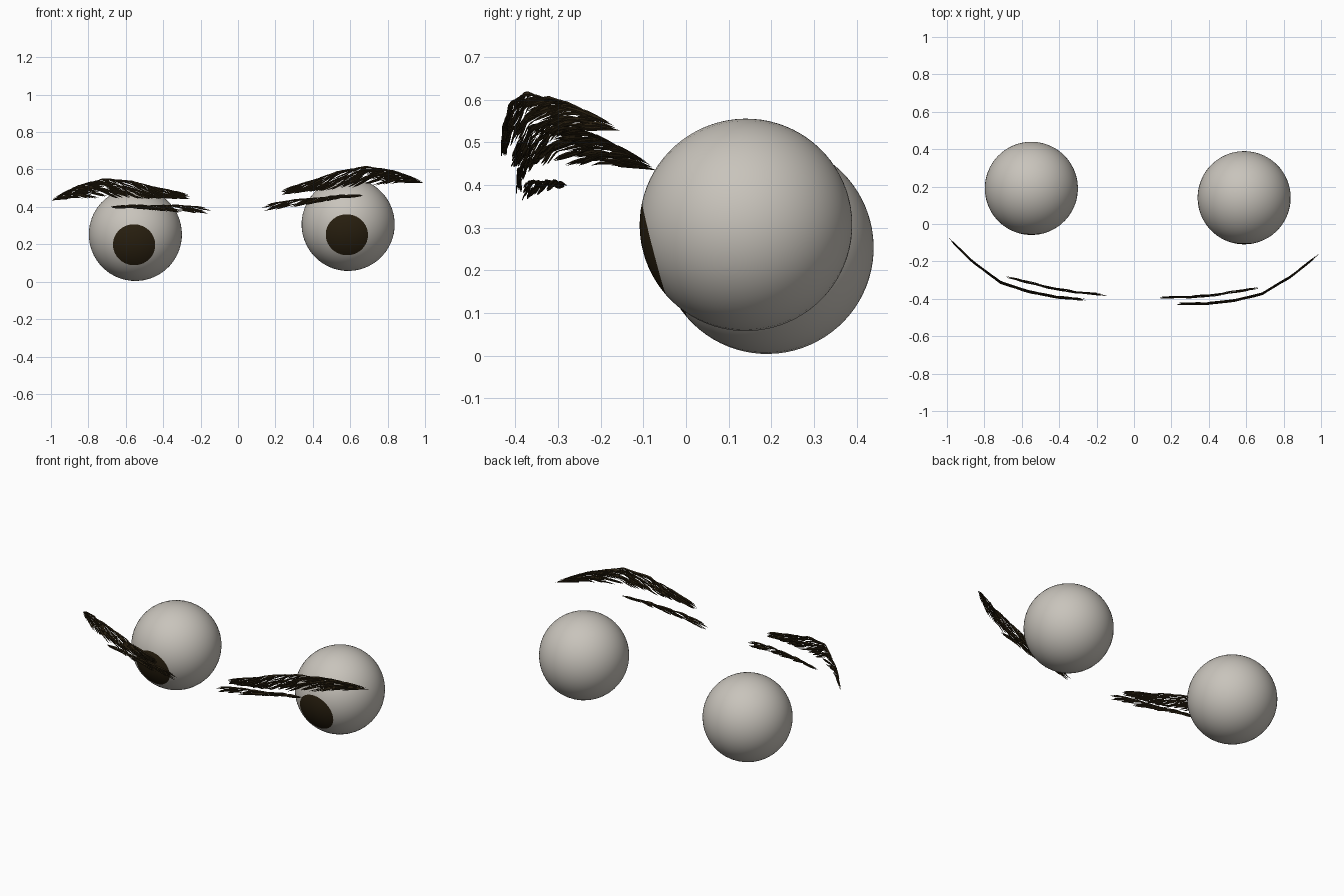
import bpy, bmesh, math, random
from mathutils import Matrix, Vector

cube = bpy.data.objects.get("Cube")
if cube:
    bpy.data.objects.remove(cube)


def material(name, rgb):
    m = bpy.data.materials.new(name)
    m.use_nodes = True
    m.diffuse_color = (*rgb, 1)
    bsdf = m.node_tree.nodes["Principled BSDF"]
    bsdf.inputs["Base Color"].default_value = (*rgb, 1)
    bsdf.inputs["Roughness"].default_value = 0.7
    return m


GREY = material("eyeball_grey", (0.58, 0.55, 0.50))
BROWN = material("dark_brown", (0.022, 0.014, 0.005))

# The symmetric face is tilted a little as a whole
TILT = (Matrix.Translation((0.026, 0, 0)) @ Matrix.Rotation(-0.044, 4, 'Z')
        @ Matrix.Rotation(-0.047, 4, 'Y'))


def finish(bm, name, side, mats):
    bm.transform(TILT @ Matrix.Diagonal((side, 1, 1, 1)))
    bmesh.ops.recalc_face_normals(bm, faces=bm.faces)
    mesh = bpy.data.meshes.new(name)
    bm.to_mesh(mesh)
    bm.free()
    for m in mats:
        mesh.materials.append(m)
    obj = bpy.data.objects.new(name, mesh)
    bpy.context.collection.objects.link(obj)
    return obj


# Eyeball: pole faces forward and down, the cap around it is the iris
def eye(name, side):
    bm = bmesh.new()
    bmesh.ops.create_uvsphere(bm, u_segments=48, v_segments=40, radius=0.249)
    for f in bm.faces:
        f.smooth = True
        polar = f.calc_center_median().normalized().z
        f.material_index = int(polar > math.cos(math.radians(27)))
    gaze = Vector((0, -0.968, -0.25)).to_track_quat('Z', 'Y').to_matrix().to_4x4()
    bm.transform(Matrix.Translation((0.57, 0.165, 0.28)) @ gaze)
    finish(bm, name, side, [GREY, BROWN])


# Brow bands, inner to outer: x, y, lower z, upper z
MAIN = [(0.24, -0.418, 0.455, 0.475), (0.40, -0.41, 0.462, 0.518),
        (0.55, -0.387, 0.474, 0.562), (0.70, -0.345, 0.482, 0.583),
        (0.85, -0.245, 0.489, 0.553), (1.0, -0.113, 0.477, 0.486)]
LOWER = [(0.135, -0.387, 0.37, 0.40), (0.30, -0.38, 0.385, 0.422),
         (0.45, -0.36, 0.402, 0.428), (0.56, -0.337, 0.422, 0.438),
         (0.69, -0.312, 0.424, 0.431)]


def on_band(band, t, v):
    s = min(max(t, 0), 1) * (len(band) - 1)
    i = min(int(s), len(band) - 2)
    a, b = Vector(band[i]), Vector(band[i + 1])
    x, y, low, high = a.lerp(b, s - i)
    return Vector((x, y, low + (high - low) * v))


# One hair: a thin spindle, pointed at both ends, rising across its band
def hair(bm, band, t, v, length, rise, width, depth):
    pts = []
    for k in range(5):
        u = k / 4
        p = on_band(band, t + length * u, min(v + rise * u, 1))
        pts.append(p + Vector((0, depth, 0)))
    start, end = bm.verts.new(pts[0]), bm.verts.new(pts[-1])
    rings = []
    for p, scale in zip(pts[1:-1], (0.8, 1, 0.65)):
        offsets = ((0, 0, 1), (0, -0.5, 0), (0, 0, -1), (0, 0.5, 0))
        rings.append([bm.verts.new(p + Vector(o) * width * scale) for o in offsets])
    for j in range(4):
        n = (j + 1) % 4
        bm.faces.new((start, rings[0][n], rings[0][j]))
        bm.faces.new((end, rings[-1][j], rings[-1][n]))
        for r, q in zip(rings, rings[1:]):
            bm.faces.new((r[j], r[n], q[n], q[j]))


def brow(name, side, band, count, length, rise):
    rng = random.Random(7)
    bm = bmesh.new()
    for i in range(count):
        span = length * rng.uniform(0.7, 1.25)
        t = (1 - span) * (i + rng.random()) / count
        hair(bm, band, t, rng.uniform(-0.05, 0.95), span, rise * rng.uniform(0.6, 1.3),
             rng.uniform(0.003, 0.0055), rng.uniform(-0.006, 0.006))
    finish(bm, name, side, [BROWN])


for label, side in (("left", 1), ("right", -1)):
    eye(label + "_eye", side)
    brow(label + "_upper_brow", side, MAIN, 230, 0.14, 0.4)
    brow(label + "_lower_brow", side, LOWER, 75, 0.17, 0.5)
